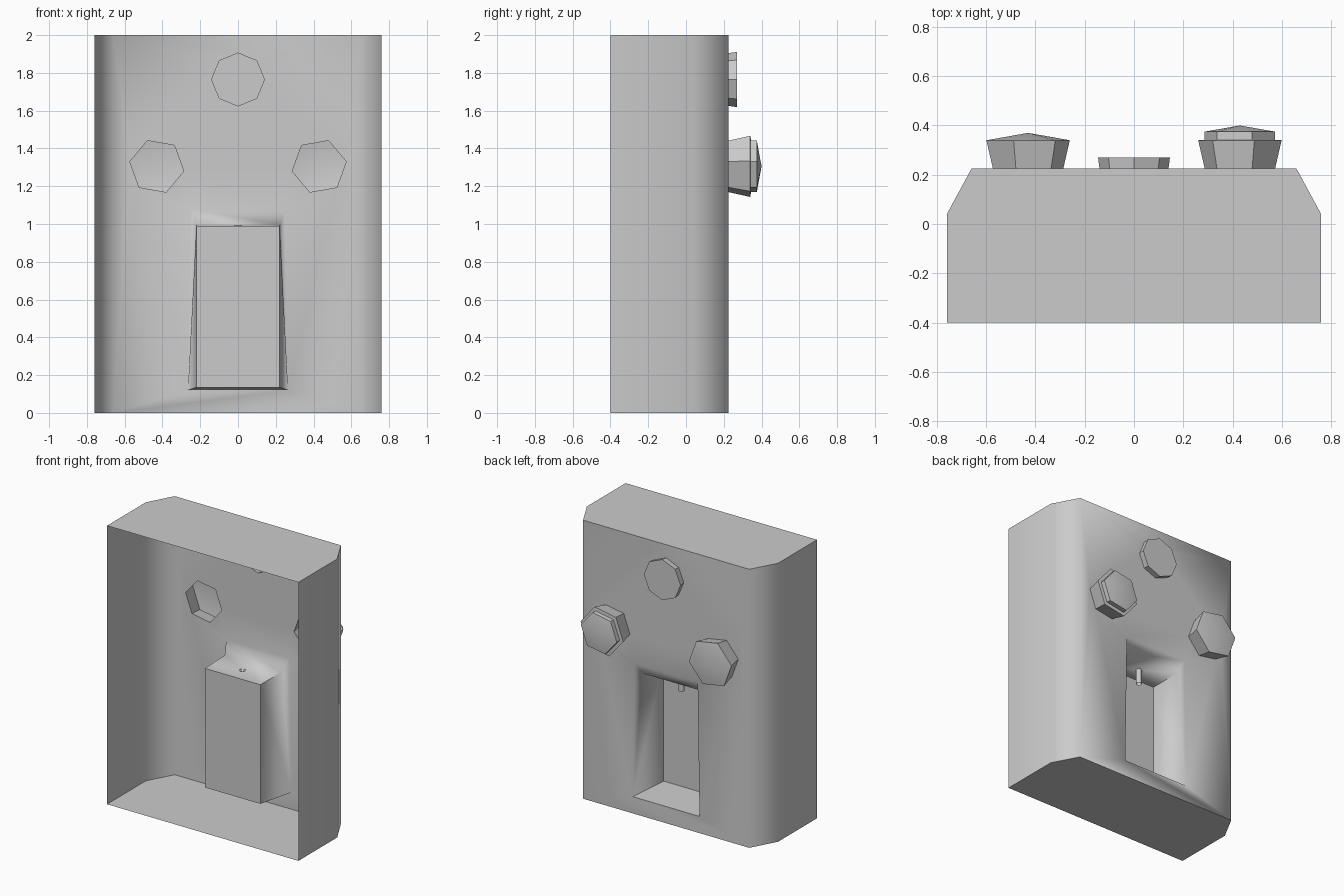
import bpy, bmesh
from math import sin, cos, radians, pi

if "Cube" in bpy.data.objects:
    bpy.data.objects.remove(bpy.data.objects["Cube"])

FRONT = 0.225   # plane of the panel that carries the knobs
BACK = -0.40    # open side of the shell


def ring(bm, cx, cz, r, sides, rot, y):
    return [bm.verts.new((cx + r * cos(rot + 2 * pi * i / sides), y,
                          cz + r * sin(rot + 2 * pi * i / sides)))
            for i in range(sides)]


def bridge(bm, a, b):
    n = len(a)
    for i in range(n):
        bm.faces.new((a[i], a[(i + 1) % n], b[(i + 1) % n], b[i]))


def finish(bm, name, angle=None):
    bmesh.ops.recalc_face_normals(bm, faces=bm.faces)
    me = bpy.data.meshes.new(name)
    bm.to_mesh(me)
    bm.free()
    ob = bpy.data.objects.new(name, me)
    bpy.context.collection.objects.link(ob)
    if angle:
        bpy.ops.object.select_all(action='DESELECT')
        bpy.context.view_layer.objects.active = ob
        ob.select_set(True)
        bpy.ops.object.shade_smooth_by_angle(angle=radians(angle))
    return ob


# knob: centre x, centre z, hole radius, sides, rotation, outer rings (radius, y), apex y
KNOBS = {
    "centre_button": (0.0, 1.765, 0.14, 8, 0.0, [(0.146, 0.27)], None),
    "left_knob": (-0.43, 1.305, 0.145, 6, radians(-10), [(0.172, 0.34)], 0.37),
    "right_knob": (0.43, 1.305, 0.145, 6, radians(10),
                   [(0.172, 0.34), (0.145, 0.342), (0.145, 0.375)], 0.40),
}

# shell: sides and chamfers, end plates, open at the back
bm = bmesh.new()
profile = [(-0.76, BACK), (-0.76, 0.04), (-0.66, FRONT),
           (0.66, FRONT), (0.76, 0.04), (0.76, BACK)]
low = [bm.verts.new((x, y, 0)) for x, y in profile]
high = [bm.verts.new((x, y, 2)) for x, y in profile]
for i in (0, 1, 3, 4):
    bm.faces.new((low[i], low[i + 1], high[i + 1], high[i]))
bm.faces.new(low)
bm.faces.new(high)

# niche: floor, walls and ceiling with a raised lip
fb = [bm.verts.new((s * 0.265, FRONT, 0.12)) for s in (-1, 1)]
ft = [bm.verts.new((s * 0.25, FRONT, 1.08)) for s in (-1, 1)]
mt = [bm.verts.new((s * 0.225, 0.17, 0.995)) for s in (-1, 1)]
bb = [bm.verts.new((s * 0.22, -0.06, 0.135)) for s in (-1, 1)]
bt = [bm.verts.new((s * 0.22, -0.06, 0.99)) for s in (-1, 1)]
bm.faces.new((fb[0], fb[1], bb[1], bb[0]))
bm.faces.new((ft[0], ft[1], mt[1], mt[0]))
bm.faces.new((mt[0], mt[1], bt[1], bt[0]))
bm.faces.new((bb[0], bb[1], bt[1], bt[0]))
for i in (0, 1):
    bm.faces.new((fb[i], bb[i], bt[i]))
    bm.faces.new((fb[i], bt[i], mt[i]))
    bm.faces.new((fb[i], mt[i], ft[i]))

# front panel with cut-outs for niche and knobs
loops = [[low[2], low[3], high[3], high[2]], [fb[0], fb[1], ft[1], ft[0]]]
loops += [ring(bm, *k[:5], FRONT) for k in KNOBS.values()]
edges = []
for lp in loops:
    for a, b in zip(lp, lp[1:] + lp[:1]):
        edges.append(bm.edges.get((a, b)) or bm.edges.new((a, b)))
bmesh.ops.triangle_fill(bm, use_beauty=True, use_dissolve=False, edges=edges,
                        normal=(0, 1, 0))
shell = finish(bm, "shell", 83)
# keep the back corners of the niche crisp
for e in shell.data.edges:
    ys = [shell.data.vertices[v].co.y for v in e.vertices]
    if all(abs(y + 0.06) < 1e-4 for y in ys):
        e.use_edge_sharp = True

# knobs: flared hollow prisms with a flat or pointed cap
for name, (cx, cz, r, sides, rot, outer, apex) in KNOBS.items():
    bm = bmesh.new()
    prev = ring(bm, cx, cz, r, sides, rot, FRONT)
    for rr, y in outer:
        nxt = ring(bm, cx, cz, rr, sides, rot, y)
        bridge(bm, prev, nxt)
        prev = nxt
    if apex is None:
        bm.faces.new(prev)
    else:
        tip = bm.verts.new((cx, apex, cz))
        for i in range(sides):
            bm.faces.new((prev[i], prev[(i + 1) % sides], tip))
    finish(bm, name, 30)

# spout: small open tube hanging from the niche ceiling
bm = bmesh.new()
bmesh.ops.create_cone(bm, cap_ends=False, segments=8, radius1=0.02,
                      radius2=0.02, depth=0.11)
bmesh.ops.translate(bm, verts=bm.verts, vec=(0, 0.05, 0.94))
finish(bm, "spout", 50)
